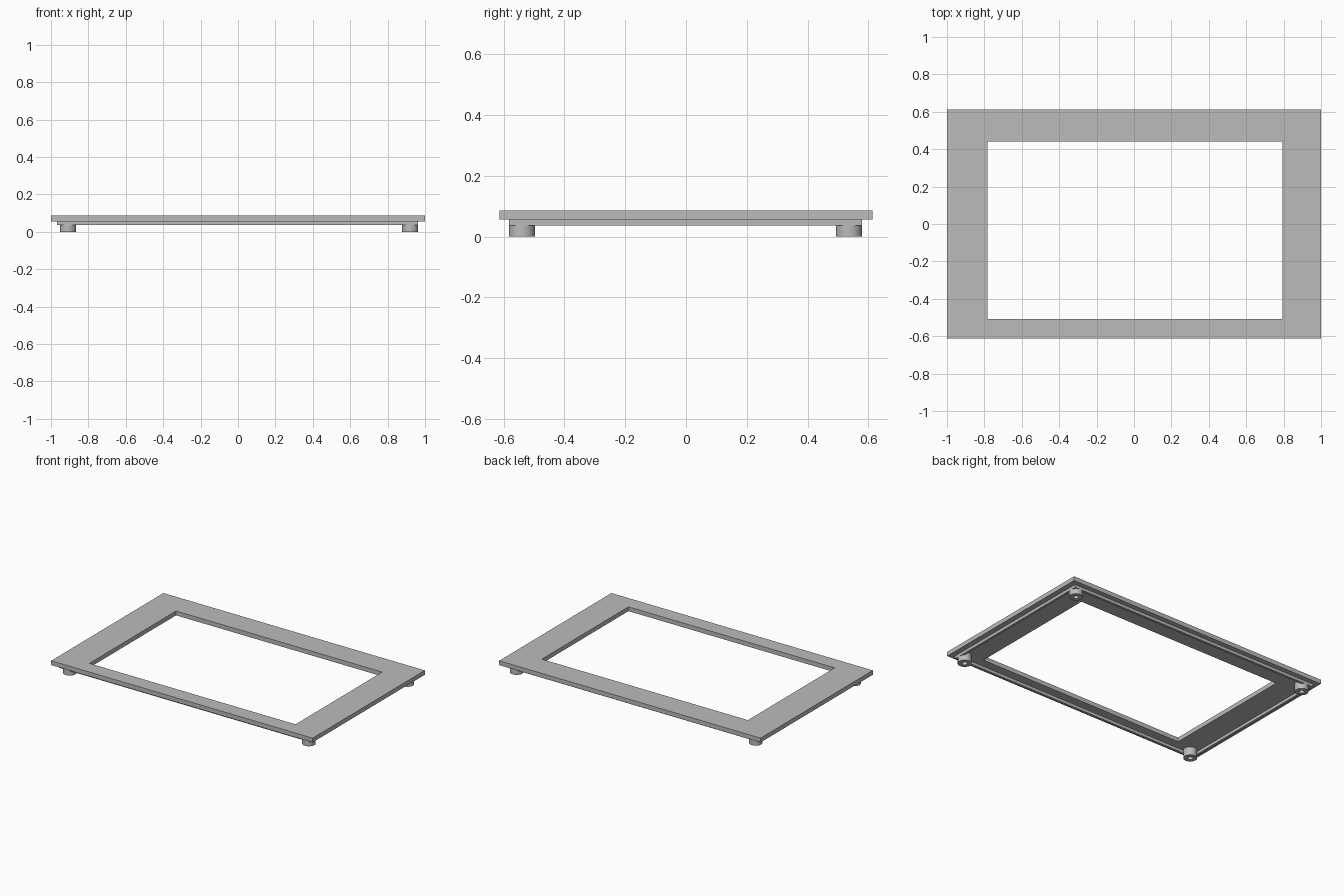
import bpy, bmesh
from math import cos, sin, tau

cube = bpy.data.objects.get("Cube")
if cube:
    bpy.data.objects.remove(cube, do_unlink=True)

grey = bpy.data.materials.new("plain_grey")
grey.use_nodes = True
colour = (0.5, 0.5, 0.5, 1)
grey.diffuse_color = colour
grey.node_tree.nodes["Principled BSDF"].inputs["Base Color"].default_value = colour


def rectangle(x0, x1, y0, y1):
    return [(x0, y0), (x1, y0), (x1, y1), (x0, y1)]


def circle(x, y, radius, sides=32):
    return [(x + radius * cos(tau * i / sides), y + radius * sin(tau * i / sides))
            for i in range(sides)]


def ring(name, outer, inner, bottom, top):
    """Solid between two matching outlines, from bottom to top."""
    bm = bmesh.new()
    loops = [[bm.verts.new((x, y, z)) for x, y in outline]
             for outline, z in ((outer, bottom), (outer, top), (inner, top), (inner, bottom))]
    n = len(outer)
    for k in range(4):
        a, b = loops[k], loops[(k + 1) % 4]
        for i in range(n):
            j = (i + 1) % n
            bm.faces.new((a[i], a[j], b[j], b[i]))
    bmesh.ops.recalc_face_normals(bm, faces=bm.faces)
    mesh = bpy.data.meshes.new(name)
    bm.to_mesh(mesh)
    bm.free()
    mesh.materials.append(grey)
    obj = bpy.data.objects.new(name, mesh)
    bpy.context.collection.objects.link(obj)
    return obj


# Flat top frame with its off-centre opening
plate_bottom, plate_top = 0.056, 0.086
ring("top_frame", rectangle(-1, 1, -0.613, 0.613),
     rectangle(-0.782, 0.795, -0.507, 0.44), plate_bottom, plate_top)

# Thin locating rim under the frame
left, right, front, back = -0.967, 0.963, -0.583, 0.579
wall = 0.016
ring("locating_rim", rectangle(left, right, front, back),
     rectangle(left + wall, right - wall, front + wall, back - wall),
     0.036, plate_bottom)

# Hollow corner posts
radius = 0.043
for side, x in (("right", -0.909), ("left", right - radius)):
    for end, y in (("front", front + radius), ("back", back - radius)):
        post = ring(f"{end}_{side}_post", circle(x, y, radius),
                    circle(x, y, 0.017), 0, plate_bottom)
        bpy.ops.object.select_all(action="DESELECT")
        post.select_set(True)
        bpy.context.view_layer.objects.active = post
        bpy.ops.object.shade_smooth_by_angle()
